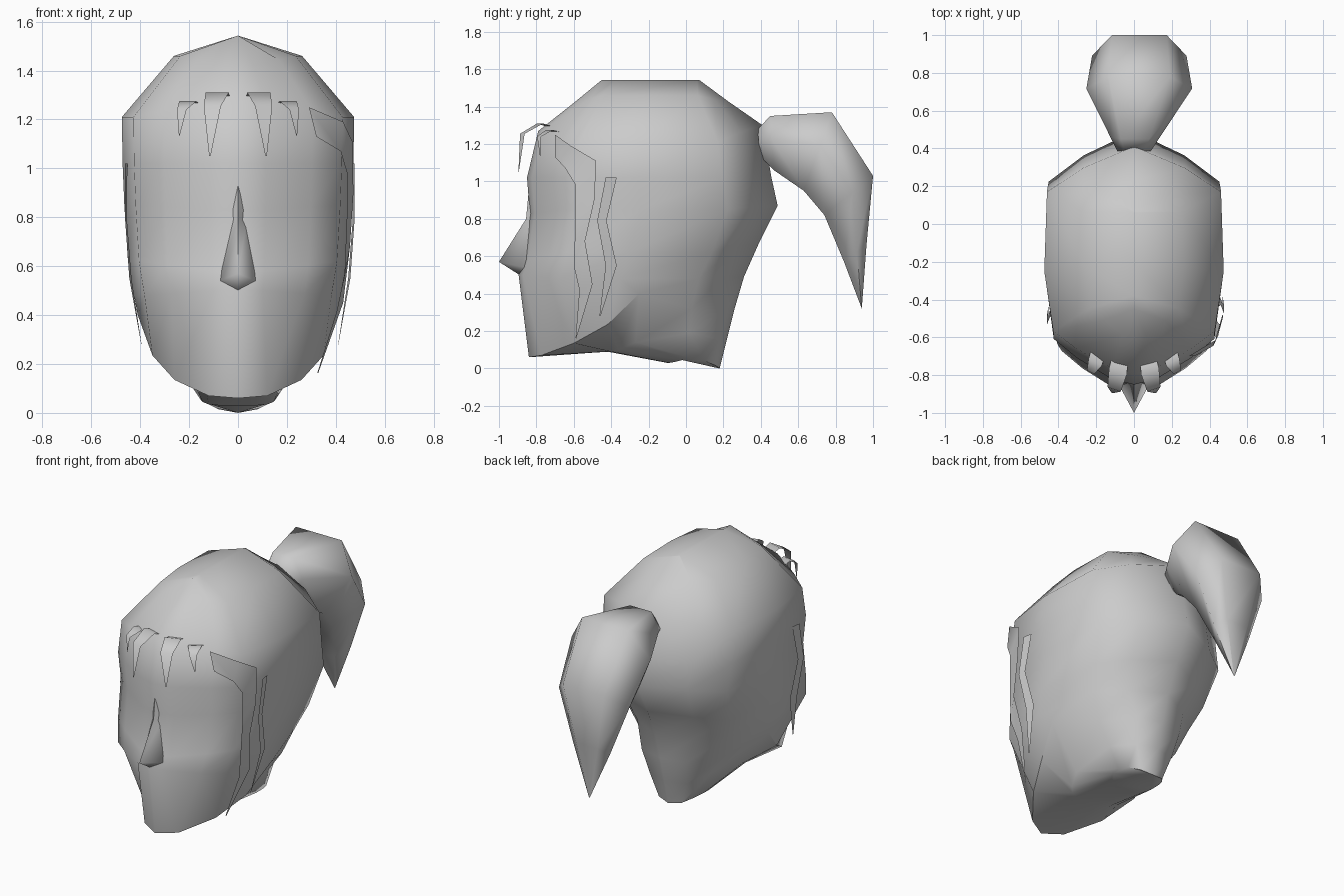
import bpy, bmesh, math
from mathutils import Vector

if "Cube" in bpy.data.objects:
    bpy.data.objects.remove(bpy.data.objects["Cube"])


def finish(name, bm, angle=50):
    bmesh.ops.remove_doubles(bm, verts=bm.verts, dist=0.0005)
    bmesh.ops.recalc_face_normals(bm, faces=bm.faces)
    me = bpy.data.meshes.new(name)
    bm.to_mesh(me)
    bm.free()
    ob = bpy.data.objects.new(name, me)
    bpy.context.collection.objects.link(ob)
    bpy.ops.object.select_all(action='DESELECT')
    bpy.context.view_layer.objects.active = ob
    ob.select_set(True)
    bpy.ops.object.shade_smooth_by_angle(angle=math.radians(angle))
    return ob


def loft(rings, closed=True, caps=()):
    bm = bmesh.new()
    vs = [[bm.verts.new(p) for p in r] for r in rings]
    n = len(vs[0])
    for a, b in zip(vs, vs[1:]):
        for i in range(n if closed else n - 1):
            j = (i + 1) % n
            bm.faces.new((a[i], a[j], b[j], b[i]))
    for c in caps:
        bm.faces.new(vs[c])
    return bm


def mirrored(half):
    return half + [(-x, y, z) for x, y, z in half[-2:0:-1]]


# Head: half rings run from front centre round to back centre
neck = [(0, -.10, .03), (.07, -.09, .03), (.12, -.06, .035), (.145, -.02, .045),
        (.15, .04, .05), (.13, .10, .04), (.08, .16, .015), (0, .18, 0)]
throat = [(0, -.42, .09), (.07, -.42, .09), (.13, -.40, .09), (.17, -.36, .10),
          (.21, -.27, .14), (.20, .02, .19), (.13, .18, .16), (0, .22, .16)]
jaw = [(0, -.84, .06), (.12, -.775, .07), (.26, -.60, .135), (.35, -.42, .235),
       (.41, -.25, .40), (.29, .03, .32), (.16, .22, .32), (0, .26, .32)]

# u = share of width, v = share of depth, k = blend towards the side height
shape = [(0, 0, 0), (.24, .02, 0), (.64, .108, .6), (.9, .185, 1),
         (1, .45, 1), (.97, .8, 1), (.57, .905, .4), (0, 1, 0)]


def skull_ring(yf, zf, yb, zb, w, zs, taper=1):
    out = []
    for i, (u, v, k) in enumerate(shape):
        end = zf if i < 4 else zb
        s = taper if i > 4 else 1
        out.append((w * u * s, yf + (yb - yf) * v, end + (zs - end) * k))
    return out


mouth = skull_ring(-.895, .5, .31, .49, .425, .48, .86)
cheeks = skull_ring(-.87, .58, .39, .67, .45, .62, .93)
eyes = skull_ring(-.835, .83, .49, .87, .465, .85)
brow = skull_ring(-.85, 1.02, .455, 1.03, .472, 1.02)
hairline = skull_ring(-.79, 1.27, .41, 1.30, .475, 1.21)
crown = skull_ring(-.60, 1.42, .23, 1.425, .262, 1.46)
top = [(0, y, 1.543) for y in (-.45, -.45, -.45, -.38, -.2, .06, .07, .07)]
rings = [neck, throat, jaw, mouth, cheeks, eyes, brow, hairline, crown, top]
bm = loft([mirrored(r) for r in rings], caps=(0,))
bmesh.ops.dissolve_degenerate(bm, edges=bm.edges, dist=0.0005)
# Keep the jaw line crisp
line = [Vector(p) for p in mirrored(jaw) if p[1] < -.2]
for e in bm.edges:
    if all(min((v.co - p).length for p in line) < .001 for v in e.verts):
        e.smooth = False
finish("head", bm, 72)

# Nose: narrow wedge with a flat underside
nose_rows = [[(-.09, -.845, .535), (0, -.89, .50), (.09, -.845, .535)],
             [(-.075, -.86, .54), (0, -1, .57), (.075, -.86, .54)],
             [(-.035, -.82, .78), (0, -.855, .80), (.035, -.82, .78)],
             [(-.015, -.83, .93), (0, -.842, .94), (.015, -.83, .93)]]
finish("nose", loft(nose_rows, closed=False), 75)

# Ponytail: hexagonal sections between an upper and a lower point
tail = []
for yu, zu, yl, zl, w in [(.385, 1.28, .39, 1.14, .09), (.45, 1.35, .47, 1.06, .13),
                          (.78, 1.37, .63, .95, .28), (1.0, 1.03, .74, .82, .25),
                          (.965, .66, .845, .57, .13), (.94, .32, .938, .325, .004)]:
    cx = .028 * min(1, (yu - .38) * 3)
    tail.append([(cx + w * u, yu + (yl - yu) * t, zu + (zl - zu) * t)
                 for u, t in ((-.58, 0), (.58, 0), (1, .42), (.5, 1), (-.5, 1), (-1, .42))])
finish("ponytail", loft(tail, caps=(0, -1)), 80)


# Hair strands: flat ribbons given as (x, y, z, half width)
def strand(name, pts, across, side=1):
    a = Vector(across).normalized()
    rows = []
    for x, y, z, w in pts:
        rows.append([((x + a.x * w * s) * side, y + a.y * w * s, z + a.z * w * s)
                     for s in (-1, 1)])
    finish(name, loft(rows, closed=False), 85)


for side, tag in ((1, "right"), (-1, "left")):
    strand("inner_fringe_" + tag,
           [(.075, -.72, 1.29, .045), (.085, -.78, 1.31, .05), (.105, -.875, 1.255, .037),
            (.115, -.895, 1.05, .003)], (1, .35, 0), side)
    strand("outer_fringe_" + tag,
           [(.19, -.68, 1.26, .04), (.205, -.73, 1.275, .04), (.23, -.785, 1.24, .022),
            (.24, -.78, 1.135, .002)], (1, .55, 0), side)
    # Thin lock in front of each ear
    dx, dy = (0, 0) if side == 1 else (-.015, -.06)
    strand("ear_lock_" + tag,
           [(.472 + dx, -.40 + dy, 1.02, .03), (.473 + dx, -.45 + dy, .79, .025),
            (.455 + dx, -.40 + dy, .55, .03), (.41 + dx, -.46 + dy, .28, .003)],
           (-.15, 1, 0), side)

# Wide swept lock over the right temple
sweep = [((.29, -.70, 1.25), (.32, -.70, 1.13)), ((.43, -.615, 1.19), (.42, -.645, 1.07)),
         ((.468, -.48, 1.11), (.446, -.59, .98)), ((.472, -.49, .9), (.445, -.59, .8)),
         ((.458, -.54, .68), (.435, -.60, .55)), ((.43, -.50, .45), (.405, -.57, .42)),
         ((.327, -.587, .16), (.325, -.59, .165))]
finish("temple_lock", loft(sweep, closed=False), 60)
